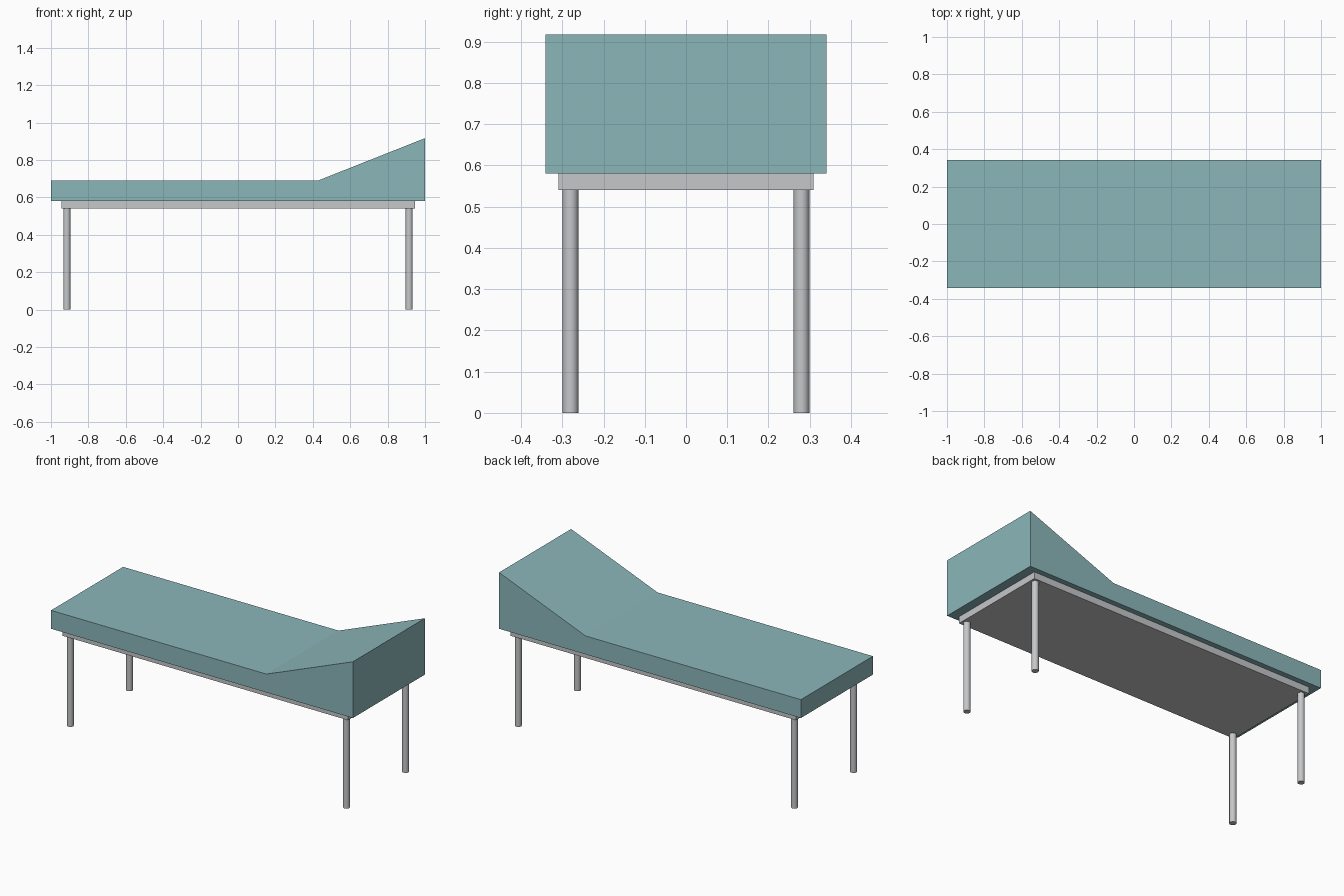
import bpy, bmesh
from mathutils import Matrix

if "Cube" in bpy.data.objects:
    bpy.data.objects.remove(bpy.data.objects["Cube"])


def material(name, rgb):
    m = bpy.data.materials.new(name)
    m.diffuse_color = (*rgb, 1.0)
    m.use_nodes = True
    m.node_tree.nodes["Principled BSDF"].inputs["Base Color"].default_value = m.diffuse_color
    return m


teal = material("teal vinyl", (0.26, 0.47, 0.49))
metal = material("light grey metal", (0.56, 0.57, 0.58))


def make_object(name, bm, mat):
    bmesh.ops.recalc_face_normals(bm, faces=bm.faces)
    mesh = bpy.data.meshes.new(name)
    bm.to_mesh(mesh)
    bm.free()
    mesh.materials.append(mat)
    obj = bpy.data.objects.new(name, mesh)
    bpy.context.collection.objects.link(obj)
    return obj


def extruded_profile(name, points, half_width, mat):
    """Extrude an x-z outline symmetrically along y."""
    bm = bmesh.new()
    face = bm.faces.new([bm.verts.new((x, -half_width, z)) for x, z in points])
    out = bmesh.ops.extrude_face_region(bm, geom=[face])["geom"]
    verts = [v for v in out if isinstance(v, bmesh.types.BMVert)]
    bmesh.ops.translate(bm, verts=verts, vec=(0, 2 * half_width, 0))
    return make_object(name, bm, mat)


def leg(name, x, y):
    bm = bmesh.new()
    bmesh.ops.create_cone(bm, cap_ends=True, segments=24, radius1=0.019,
                          radius2=0.019, depth=0.54,
                          matrix=Matrix.Translation((x, y, 0.27)))
    # Smooth sides, flat caps with sharp rims
    for f in bm.faces:
        f.smooth = len(f.verts) == 4
    for e in bm.edges:
        e.smooth = all(f.smooth for f in e.link_faces)
    return make_object(name, bm, metal)


# Padded top with raised headrest
extruded_profile("mattress", [(-1, 0.58), (1, 0.58), (1, 0.917),
                              (0.427, 0.69), (-1, 0.69)], 0.341, teal)

# Flat support frame
extruded_profile("frame", [(-0.945, 0.54), (0.945, 0.54),
                           (0.945, 0.58), (-0.945, 0.58)], 0.309, metal)

# Four round legs
for x, end in ((-0.915, "foot"), (0.915, "head")):
    for y, side in ((-0.28, "front"), (0.28, "back")):
        leg(f"{end}_{side}_leg", x, y)
